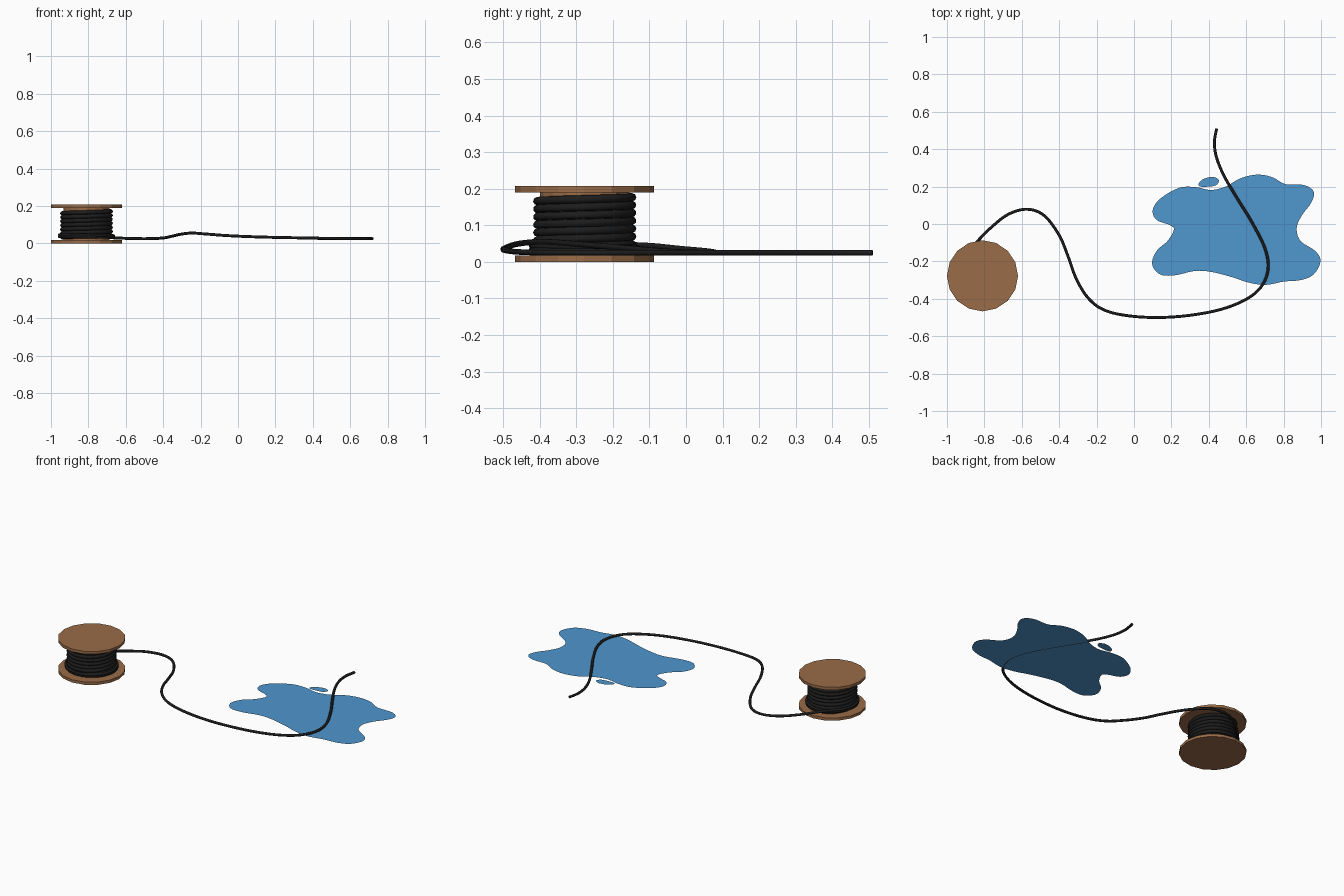
import bpy, bmesh, math
from mathutils import Vector

if "Cube" in bpy.data.objects:
    bpy.data.objects.remove(bpy.data.objects["Cube"])

CX, CY = -0.81, -0.277   # spool axis


def material(name, color):
    m = bpy.data.materials.new(name)
    m.diffuse_color = (*color, 1)
    m.use_nodes = True
    m.node_tree.nodes["Principled BSDF"].inputs["Base Color"].default_value = m.diffuse_color
    return m


wood = material("wood", (0.32, 0.15, 0.065))
rubber = material("rubber", (0.012, 0.012, 0.012))
water = material("water", (0.08, 0.31, 0.62))


def smooth_path(pts, steps, cyclic=False):
    """Catmull-Rom samples through the points."""
    p = [Vector(q) for q in pts]
    n = len(p)
    get = (lambda i: p[i % n]) if cyclic else (lambda i: p[max(0, min(n - 1, i))])
    out = []
    for i in range(n if cyclic else n - 1):
        a, b, c, d = get(i - 1), get(i), get(i + 1), get(i + 2)
        for k in range(steps):
            t = k / steps
            out.append(0.5 * (2 * b + (c - a) * t + (2 * a - 5 * b + 4 * c - d) * t * t
                              + (3 * b - a - 3 * c + d) * t ** 3))
    if not cyclic:
        out.append(p[-1])
    return out


def disc(name, radius, z0, z1, sides=16):
    bpy.ops.mesh.primitive_cylinder_add(vertices=sides, radius=radius, depth=z1 - z0,
                                        location=(CX, CY, (z0 + z1) / 2))
    o = bpy.context.object
    o.name = name
    o.data.materials.append(wood)


def tube(name, path, radius):
    cu = bpy.data.curves.new(name, 'CURVE')
    cu.dimensions = '3D'
    cu.bevel_depth = radius
    cu.bevel_resolution = 2
    cu.use_fill_caps = True
    sp = cu.splines.new('POLY')
    sp.points.add(len(path) - 1)
    for q, v in zip(sp.points, path):
        q.co = (*v, 1)
    o = bpy.data.objects.new(name, cu)
    bpy.context.collection.objects.link(o)
    bpy.ops.object.select_all(action='DESELECT')
    o.select_set(True)
    bpy.context.view_layer.objects.active = o
    bpy.ops.object.convert(target='MESH')
    o = bpy.context.object
    o.data.materials.append(rubber)
    bpy.ops.object.shade_smooth_by_angle(angle=math.radians(50))


def wrap(radius, a0, a1, z0, z1):
    """Clockwise helix around the spool axis, angles in degrees."""
    n = int(abs(a1 - a0) / 10)
    pts = []
    for i in range(n + 1):
        t = i / n
        a = math.radians(a0 + (a1 - a0) * t)
        pts.append((CX + radius * math.cos(a), CY + radius * math.sin(a), z0 + (z1 - z0) * t))
    return pts


def puddle(name, outline, z=0.018):
    bm = bmesh.new()
    f = bm.faces.new([bm.verts.new((v.x, v.y, z)) for v in smooth_path(outline, 5, True)])
    f.normal_update()
    if f.normal.z < 0:
        f.normal_flip()
    me = bpy.data.meshes.new(name)
    bm.to_mesh(me)
    bm.free()
    me.materials.append(water)
    bpy.context.collection.objects.link(bpy.data.objects.new(name, me))


# Spool
disc("spool_base", 0.19, 0, 0.017)
disc("spool_top", 0.19, 0.19, 0.207)
disc("spool_core", 0.122, 0.017, 0.19)

# Wound cable
tube("cable_coil", wrap(0.13, 131 + 360 * 7, 131, 0.179, 0.029), 0.0112)

# Loose cable: outer wraps, then the run across the floor
run = [(-0.906, -0.168, 0.047), (-0.84, -0.095, 0.044), (-0.76, -0.015, 0.036), (-0.67, 0.053, 0.03),
       (-0.57, 0.079, 0.026), (-0.48, 0.045, 0.025), (-0.40, -0.06, 0.029),
       (-0.35, -0.18, 0.039), (-0.31, -0.29, 0.048), (-0.25, -0.39, 0.055),
       (-0.17, -0.455, 0.05), (-0.05, -0.488, 0.041), (0.12, -0.5, 0.034),
       (0.3, -0.488, 0.03), (0.47, -0.455, 0.027), (0.6, -0.402, 0.025),
       (0.68, -0.335, 0.025), (0.717, -0.24, 0.025), (0.7, -0.13, 0.025),
       (0.63, 0.01, 0.025), (0.55, 0.14, 0.025), (0.48, 0.26, 0.025),
       (0.44, 0.36, 0.025), (0.43, 0.44, 0.025), (0.442, 0.51, 0.025)]
outer = wrap(0.145, 131 + 720, 141, 0.028, 0.047)
tube("loose_cable", outer + [tuple(v) for v in smooth_path(run, 6)], 0.0078)

# Spilled water
puddle("puddle", [
    (0.1, 0.075), (0.14, 0.135), (0.24, 0.193), (0.33, 0.197), (0.41, 0.182), (0.49, 0.2),
    (0.57, 0.245), (0.66, 0.264), (0.74, 0.25), (0.81, 0.213), (0.91, 0.208), (0.962, 0.17),
    (0.945, 0.11), (0.9, 0.05), (0.87, -0.02), (0.89, -0.09), (0.97, -0.145), (0.997, -0.2),
    (0.96, -0.27), (0.89, -0.3), (0.8, -0.308), (0.71, -0.325), (0.62, -0.315), (0.51, -0.28),
    (0.4, -0.254), (0.32, -0.252), (0.22, -0.274), (0.14, -0.27), (0.097, -0.215),
    (0.12, -0.145), (0.18, -0.09), (0.213, -0.03), (0.19, -0.005), (0.12, 0.022)])
puddle("puddle_drop", [
    (0.345, 0.215), (0.37, 0.24), (0.42, 0.252), (0.453, 0.235), (0.44, 0.208), (0.4, 0.2), (0.355, 0.2)])
